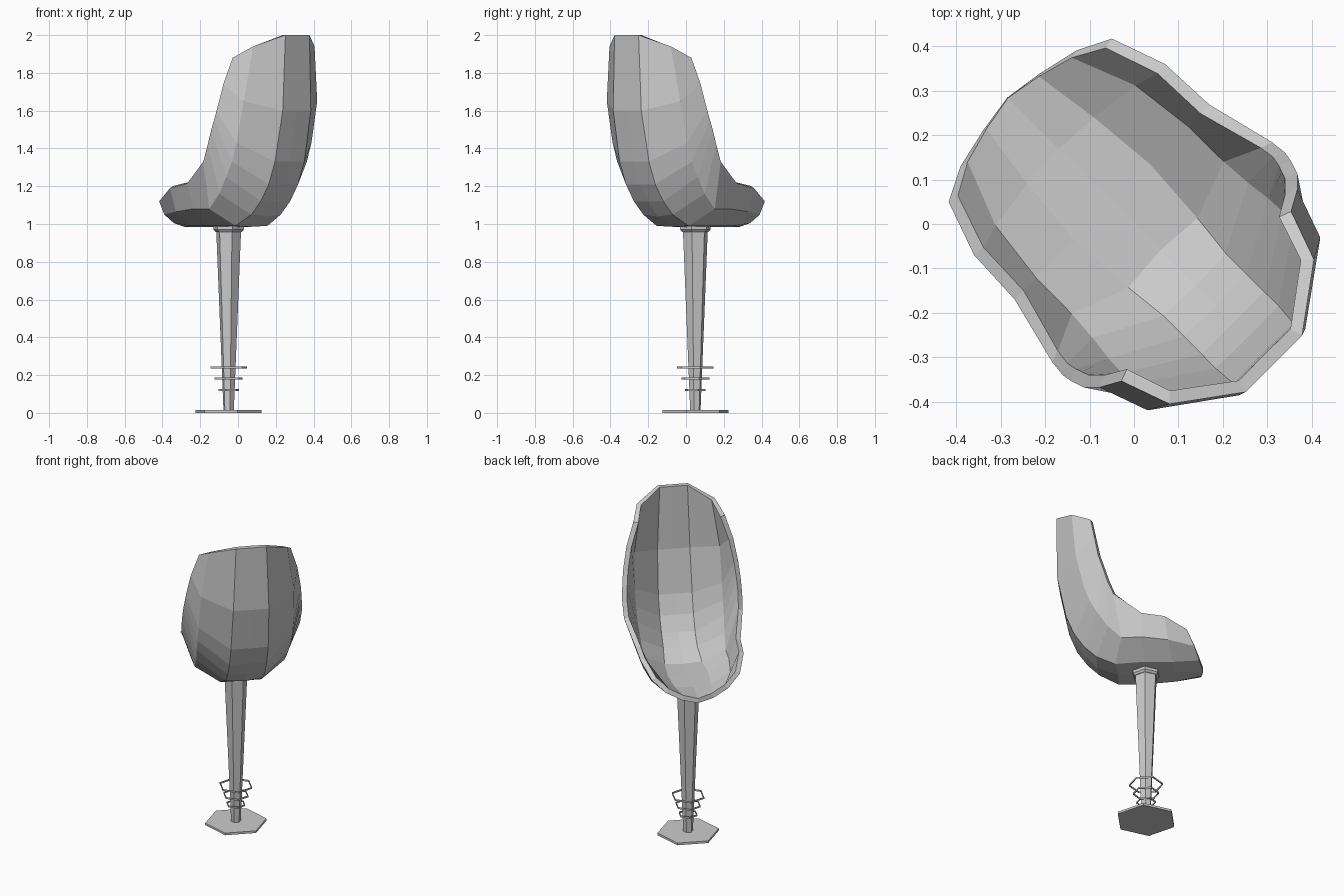
import bpy, bmesh, math

if "Cube" in bpy.data.objects:
    bpy.data.objects.remove(bpy.data.objects["Cube"])

TURN = math.radians(45)          # the whole stool is turned 45 degrees
F = 0.07 / math.sqrt(2)          # stem centre offset
STEM = (-F, F)


def add_object(name, bm):
    mesh = bpy.data.meshes.new(name)
    bm.to_mesh(mesh)
    bm.free()
    ob = bpy.data.objects.new(name, mesh)
    bpy.context.collection.objects.link(ob)
    ob.rotation_euler.z = TURN
    return ob


def hex_lathe(name, profile, closed=False, phase=0.0):
    """Six-sided turned part from (radius, z) points."""
    bm = bmesh.new()
    rows = [[bm.verts.new((r * math.cos(phase + k * math.pi / 3),
                           r * math.sin(phase + k * math.pi / 3), z))
             for k in range(6)] for r, z in profile]
    pairs = list(zip(rows, rows[1:]))
    if closed:
        pairs.append((rows[-1], rows[0]))
    else:
        bm.faces.new(rows[0][::-1])
        bm.faces.new(rows[-1])
    for a, b in pairs:
        for k in range(6):
            n = (k + 1) % 6
            bm.faces.new((a[k], a[n], b[n], b[k]))
    bmesh.ops.recalc_face_normals(bm, faces=bm.faces)
    ob = add_object(name, bm)
    ob.location = (STEM[0], STEM[1], 0)
    return ob


# Seat shell: half cross-sections (side, forward, up), from front lip to top of back
stations = [
    [(0, .403, .985), (.092, .389, 1.005), (.184, .368, 1.05), (.26, .33, 1.12)],
    [(0, .24, .985), (.115, .235, .99), (.245, .22, 1.065), (.304, .205, 1.19)],
    [(0, .07, .985), (.13, .07, .99), (.265, .07, 1.08), (.31, .07, 1.215)],
    [(0, -.09, .985), (.12, -.10, .99), (.265, -.05, 1.08), (.35, -.09, 1.33)],
    [(0, -.215, 1.04), (.11, -.21, 1.05), (.27, -.13, 1.16), (.354, -.127, 1.42)],
    [(0, -.285, 1.12), (.11, -.28, 1.12), (.278, -.19, 1.25), (.35, -.15, 1.5)],
    [(0, -.342, 1.21), (.11, -.34, 1.21), (.28, -.235, 1.33), (.345, -.165, 1.55)],
    [(0, -.39, 1.33), (.11, -.387, 1.33), (.28, -.27, 1.43), (.34, -.18, 1.6)],
    [(0, -.44, 1.6), (.105, -.44, 1.6), (.275, -.318, 1.65), (.315, -.205, 1.74)],
    [(0, -.445, 2.0), (.09, -.445, 2.0), (.23, -.343, 1.94), (.27, -.23, 1.88)],
]
bm = bmesh.new()
grid = [[bm.verts.new(p) for p in row] for row in stations]
for a, b in zip(grid, grid[1:]):
    for i in range(3):
        bm.faces.new((a[i], a[i + 1], b[i + 1], b[i]))
seat = add_object("seat_shell", bm)
mirror = seat.modifiers.new("mirror", 'MIRROR')
mirror.use_clip = True
wall = seat.modifiers.new("wall", 'SOLIDIFY')
wall.thickness = 0.03
wall.offset = -1

# Pedestal: foot plate, tapered stem, collar
hex_lathe("foot_plate", [(.181, 0), (.181, .014)])
hex_lathe("stem", [(.028, .004), (.068, .965)])
hex_lathe("collar", [(.072, .958), (.083, .97), (.083, .99)])

# Thin hexagonal rings around the lower stem
for n, (r, z) in enumerate([(.057, .122), (.077, .182), (.1, .24)], 1):
    t = .005
    hex_lathe(f"ring_{n}", [(r - t, z - t), (r, z - t), (r, z + t), (r - t, z + t)],
              closed=True, phase=math.pi / 6)
